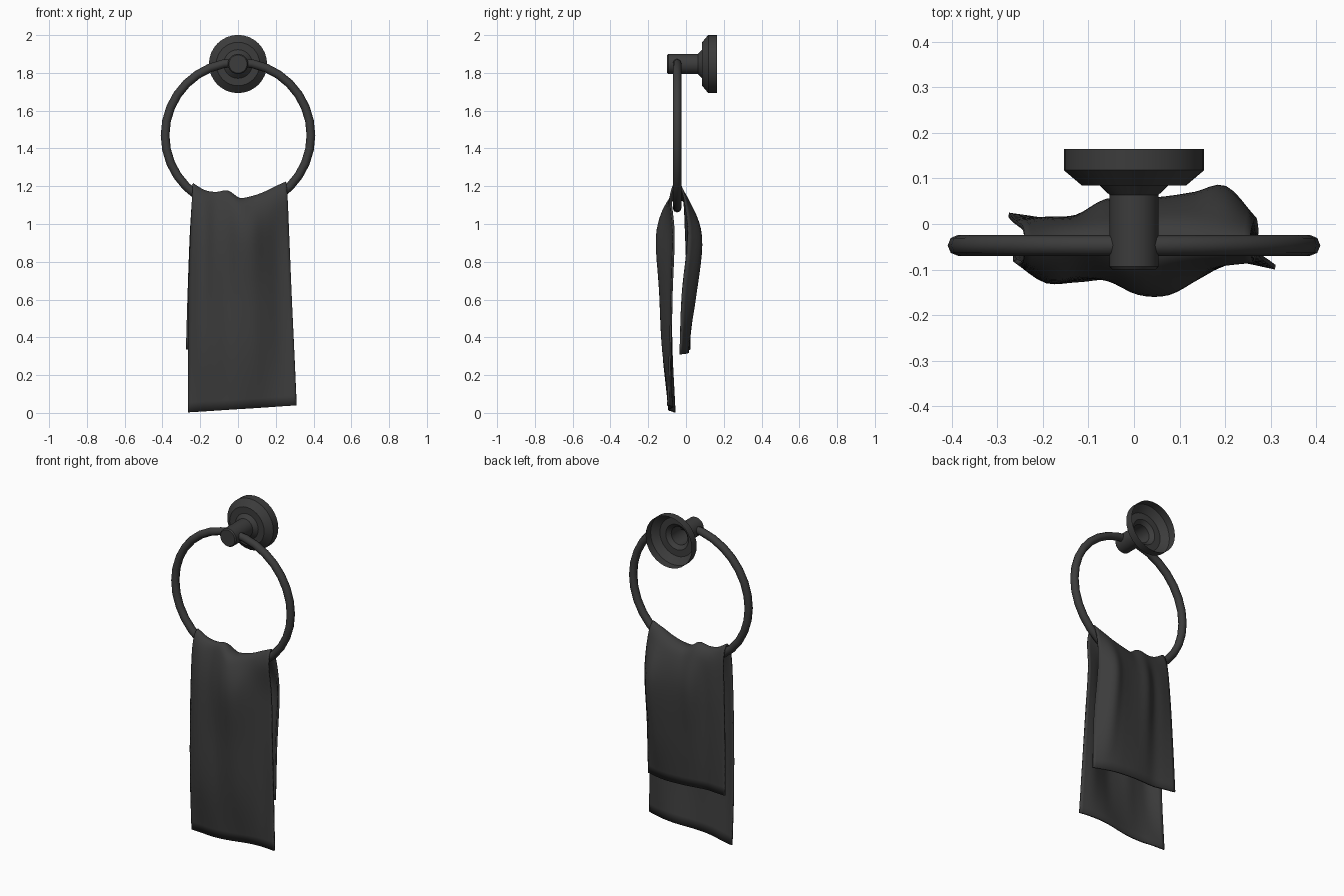
import bpy, bmesh, math
from mathutils import Vector

if "Cube" in bpy.data.objects:
    bpy.data.objects.remove(bpy.data.objects["Cube"])

charcoal = bpy.data.materials.new("charcoal")
charcoal.diffuse_color = (0.045, 0.045, 0.045, 1)
charcoal.use_nodes = True
charcoal.node_tree.nodes["Principled BSDF"].inputs["Base Color"].default_value = charcoal.diffuse_color


def finish(ob, angle):
    ob.data.materials.append(charcoal)
    bpy.ops.object.select_all(action='DESELECT')
    bpy.context.view_layer.objects.active = ob
    ob.select_set(True)
    bpy.ops.object.shade_smooth_by_angle(angle=math.radians(angle))


def mesh_object(name, verts, faces):
    me = bpy.data.meshes.new(name)
    me.from_pydata(verts, [], faces)
    bm = bmesh.new()
    bm.from_mesh(me)
    bmesh.ops.recalc_face_normals(bm, faces=bm.faces)
    bm.to_mesh(me)
    bm.free()
    ob = bpy.data.objects.new(name, me)
    bpy.context.collection.objects.link(ob)
    return ob


def lathe_y(name, profile, cz, n=32, cap=False):
    """Revolve (y, radius) points around a y axis at height cz."""
    verts = [(r * math.cos(2 * math.pi * i / n), y, cz + r * math.sin(2 * math.pi * i / n))
             for y, r in profile for i in range(n)]
    faces = [(k * n + i, k * n + (i + 1) % n, (k + 1) * n + (i + 1) % n, (k + 1) * n + i)
             for k in range(len(profile) - 1) for i in range(n)]
    if cap:
        faces.append(tuple((len(profile) - 1) * n + i for i in range(n)))
    return mesh_object(name, verts, faces)


def spline(points, t):
    """Catmull-Rom through evenly spaced values, t in 0..1."""
    s = t * (len(points) - 1)
    i = min(int(s), len(points) - 2)
    f = s - i
    b, c = points[i], points[i + 1]
    a = points[i - 1] if i > 0 else b * 2 - c
    d = points[i + 2] if i + 2 < len(points) else c * 2 - b
    return (b * 2 + (c - a) * f + (a * 2 - b * 5 + c * 4 - d) * f * f
            + (b * 3 - a - c * 3 + d) * f ** 3) * 0.5


# Wall flange and post, hollow and open toward the wall
mount = lathe_y("wall_mount", [(0.165, 0.154), (0.118, 0.154), (0.085, 0.115),
                               (0.085, 0.076), (0.064, 0.054), (-0.093, 0.054),
                               (-0.1, 0.048)], 1.847, cap=True)
finish(mount, 30)

# Hanging ring
bpy.ops.mesh.primitive_torus_add(major_radius=0.386, minor_radius=0.023, major_segments=32,
                                 minor_segments=8, location=(0, -0.047, 1.47),
                                 rotation=(math.pi / 2, 0, 0))
ring = bpy.context.object
ring.name = "towel_ring"
finish(ring, 60)

# Towel rows, front hem to back hem:
# left x, right x, left z, right z, share of crest shape, depth y across the width
crest = [0.04, 0.003, -0.007, 0.0, -0.038, -0.03, -0.01, 0.02, 0.048]
rows = [
    (-0.265, 0.31, 0.003, 0.04, 0, [-.06, -.07, -.085, -.09, -.085, -.075, -.072, -.08, -.095]),
    (-0.263, 0.297, 0.32, 0.34, 0, [-.075, -.115, -.12, -.115, -.12, -.12, -.1, -.08, -.085]),
    (-0.26, 0.283, 0.64, 0.65, 0, [-.08, -.125, -.12, -.115, -.135, -.135, -.11, -.08, -.075]),
    (-0.25, 0.27, 0.94, 0.94, .1, [-.085, -.12, -.11, -.12, -.15, -.15, -.115, -.08, -.065]),
    (-0.243, 0.262, 1.115, 1.115, .6, [-.08, -.09, -.08, -.09, -.11, -.1, -.09, -.085, -.08]),
    (-0.24, 0.255, 1.172, 1.172, 1, [-.047] * 9),
    (-0.243, 0.258, 1.115, 1.115, .6, [-.012, -.005, 0, .008, .01, .015, .015, .01, -.01]),
    (-0.255, 0.265, 0.93, 0.93, .1, [0, .01, .015, .05, .05, .055, .065, .078, .01]),
    (-0.267, 0.27, 0.63, 0.62, 0, [.01, .01, .01, .03, .035, .04, .045, .045, -.02]),
    (-0.275, 0.27, 0.335, 0.31, 0, [.02, .01, 0, .005, .01, .01, .005, -.01, -.03]),
]
U, V = 32, 54
columns = []
for i in range(U + 1):
    t = i / U
    path = [Vector((xl + (xr - xl) * t, spline(ys, t), zl + (zr - zl) * t + k * spline(crest, t)))
            for xl, xr, zl, zr, k, ys in rows]
    columns.append([spline(path, j / V) for j in range(V + 1)])
verts = [p for col in columns for p in col]
faces = [(i * (V + 1) + j, (i + 1) * (V + 1) + j, (i + 1) * (V + 1) + j + 1, i * (V + 1) + j + 1)
         for i in range(U) for j in range(V)]
towel = mesh_object("towel", verts, faces)
thick = towel.modifiers.new("thickness", 'SOLIDIFY')
thick.thickness = 0.01
thick.offset = 0
finish(towel, 50)
